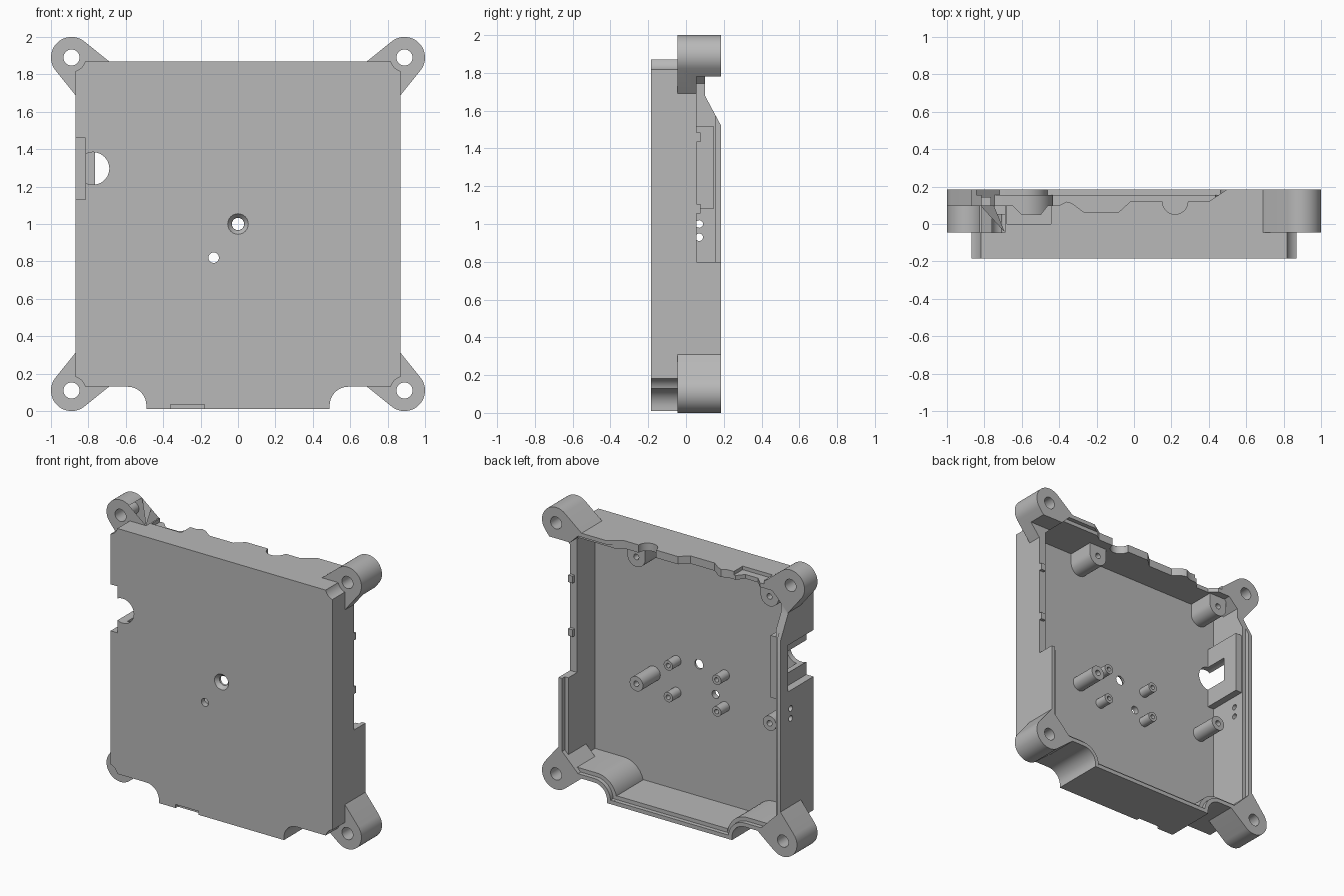
import bpy, bmesh
from math import cos, sin, radians, tau
from mathutils import Vector

cube = bpy.data.objects.get("Cube")
if cube:
    bpy.data.objects.remove(cube, do_unlink=True)

grey = bpy.data.materials.new("plain_grey")
grey.use_nodes = True
grey.diffuse_color = (0.48, 0.48, 0.48, 1)
grey.node_tree.nodes["Principled BSDF"].inputs["Base Color"].default_value = grey.diffuse_color

FRONT, FLOOR, BACK = -0.185, -0.145, 0.185
LUG_FRONT = -0.045
LUG_X, LUG_Z = 0.89, (0.11, 1.89)


def prism(name, points, low, high, axis="y", top_scale=1.0):
    """Extrude a 2D profile along an axis; top_scale tapers the far end."""
    place = {"x": lambda u, v, w: (w, u, v),
             "y": lambda u, v, w: (u, w, v),
             "z": lambda u, v, w: (u, v, w)}[axis]
    cu = sum(p[0] for p in points) / len(points)
    cv = sum(p[1] for p in points) / len(points)
    bm = bmesh.new()
    a = [bm.verts.new(place(u, v, low)) for u, v in points]
    b = [bm.verts.new(place(cu + (u - cu) * top_scale, cv + (v - cv) * top_scale, high))
         for u, v in points]
    bm.faces.new(a)
    bm.faces.new(b)
    n = len(points)
    for i in range(n):
        bm.faces.new((a[i], a[(i + 1) % n], b[(i + 1) % n], b[i]))
    bmesh.ops.recalc_face_normals(bm, faces=bm.faces)
    mesh = bpy.data.meshes.new(name)
    bm.to_mesh(mesh)
    bm.free()
    mesh.materials.append(grey)
    obj = bpy.data.objects.new(name, mesh)
    bpy.context.collection.objects.link(obj)
    return obj


def arc(cx, cy, r, start, end, steps=10):
    return [(cx + r * cos(radians(start + (end - start) * i / steps)),
             cy + r * sin(radians(start + (end - start) * i / steps))) for i in range(steps + 1)]


def circle(cx, cy, r, n=40):
    return [(cx + r * cos(tau * i / n), cy + r * sin(tau * i / n)) for i in range(n)]


def rect(u0, u1, v0, v1):
    return [(u0, v0), (u1, v0), (u1, v1), (u0, v1)]


def outline(d):
    """Housing outline, moved inward by d."""
    half = [(0.87 - d, 1.87 - d), (0.87 - d, 0.13 + d)]
    half += arc(0.59, 0.03, 0.10 + d, 90, 180) + [(0.49 - d, 0.01 + d)]
    return half + [(-x, z) for x, z in reversed(half)]


def hull(points):
    """Convex outline around 2D points."""
    def chain(pts):
        out = []
        for p in pts:
            while len(out) > 1 and ((out[-1][0] - out[-2][0]) * (p[1] - out[-2][1])
                                    - (out[-1][1] - out[-2][1]) * (p[0] - out[-2][0])) <= 1e-7:
                out.pop()
            out.append(p)
        return out[:-1]
    pts = sorted(points)
    return chain(pts) + chain(pts[::-1])


def combine(tool, operation):
    mod = housing.modifiers.new(operation, "BOOLEAN")
    mod.operation = operation
    mod.solver = "EXACT"
    mod.object = tool
    bpy.context.view_layer.objects.active = housing
    bpy.ops.object.modifier_apply(modifier=mod.name)
    bpy.data.objects.remove(tool, do_unlink=True)


def add(*args, **kw):
    combine(prism("addition", *args, **kw), "UNION")


def cut(*args, **kw):
    combine(prism("cutter", *args, **kw), "DIFFERENCE")


# Open tray with a stepped rim
housing = prism("housing", outline(0), FRONT, BACK)
cut(outline(0.055), FLOOR, 0.4)
cut(outline(0.028), 0.155, 0.4)

# Corner mounting lugs with tangent webs
lugs = [(sx, z) for sx in (-1, 1) for z in LUG_Z]
for sx, z in lugs:
    sz = 1 if z > 1 else -1
    web = circle(sx * LUG_X, z, 0.11, 48)
    web += [(sx * 0.69, 1 + sz * 0.87), (sx * 0.87, 1 + sz * 0.69)]
    add(hull(web), LUG_FRONT, BACK)

# Thickened wall behind the side connector
add(rect(-0.84, -0.765, 1.08, 1.52), -0.165, 0.145)

# Board posts: two free-standing, two tied to the top wall
screw_posts = [(x, z) for x in (-0.69, 0.355) for z in (0.84, 1.74)]
for x, z in screw_posts:
    r = 0.07 if z > 1 else 0.052
    if z > 1:
        add(arc(x, z, r, 180, 360, 16) + [(x + r, 1.84), (x - r, 1.84)], -0.165, 0.05)
    else:
        add(circle(x, z, r, 32), -0.165, 0.05)
small_posts = [(x, z) for x in (-0.205, 0.175) for z in (0.755, 0.98)]
for x, z in small_posts:
    add(circle(x, z, 0.035, 28), -0.165, -0.05)

# Screw holes
for x, z in screw_posts:
    cut(circle(x, z, 0.02, 20), -0.08, 0.3)
for x, z in small_posts:
    cut(circle(x, z, 0.016, 16), -0.12, 0.0)
for sx, z in lugs:
    cut(circle(sx * LUG_X, z, 0.043, 32), -0.4, 0.4)
    cut(circle(sx * LUG_X, z, 0.076, 32), -0.4, LUG_FRONT)

# Holes in the front panel
cut(circle(0, 1, 0.033, 32), -0.4, 0)
cut(circle(0, 1, 0.056, 32), FRONT - 0.001, -0.16, top_scale=0.6)
cut(circle(-0.13, 0.82, 0.028, 24), -0.4, 0)

# Side connector pocket, round opening and two cable holes
cut(rect(-1, -0.815, 1.13, 1.46), -0.4, 0.10)
cut(circle(-0.775, 1.297, 0.087, 40), -0.4, 0.02)
for z in (0.93, 1.0):
    cut(circle(0.07, z, 0.02, 20), -1, -0.78, axis="x")

# Sloped upper part of one side wall
cut([(0.3, 1.52), (0.186, 1.52), (0.10, 1.68), (0.10, 2.1), (0.3, 2.1)], -1.1, -0.75, axis="x")

# Long cutout with two small tabs in the other side wall
cut(rect(0.055, 0.3, 0.80, 1.78), 0.76, 1.1, axis="x")
for z in (1.08, 1.46):
    add(rect(0.835, 0.87, z - 0.025, z + 0.025), 0.04, 0.077)

# Shaped top edge with cable passages
edge = [(-1.1, 0.10), (-0.65, 0.10), (-0.60, 0.05), (-0.50, 0.05), (-0.46, 0.10), (-0.40, 0.10),
        (-0.36, 0.12), (-0.33, 0.11), (-0.27, 0.065), (-0.08, 0.065), (-0.02, 0.12)]
edge += arc(0.22, 0.12, 0.068, 180, 360, 14)
edge += [(0.40, 0.12), (0.50, 0.186), (0.50, 0.3), (-1.1, 0.3)]
cut(edge, 1.78, 2.1, axis="z")
cut(rect(-0.68, -0.445, 0.0, 0.3), 1.845, 2.1, axis="z")

# Shallow slot at the lower front edge
cut(rect(-0.36, -0.18, -0.1, 0.035), -0.4, -0.16)

# Smooth round walls, keep crisp edges
for obj in bpy.context.selected_objects:
    obj.select_set(False)
housing.select_set(True)
bpy.context.view_layer.objects.active = housing
bpy.ops.object.shade_smooth_by_angle(angle=radians(30))
